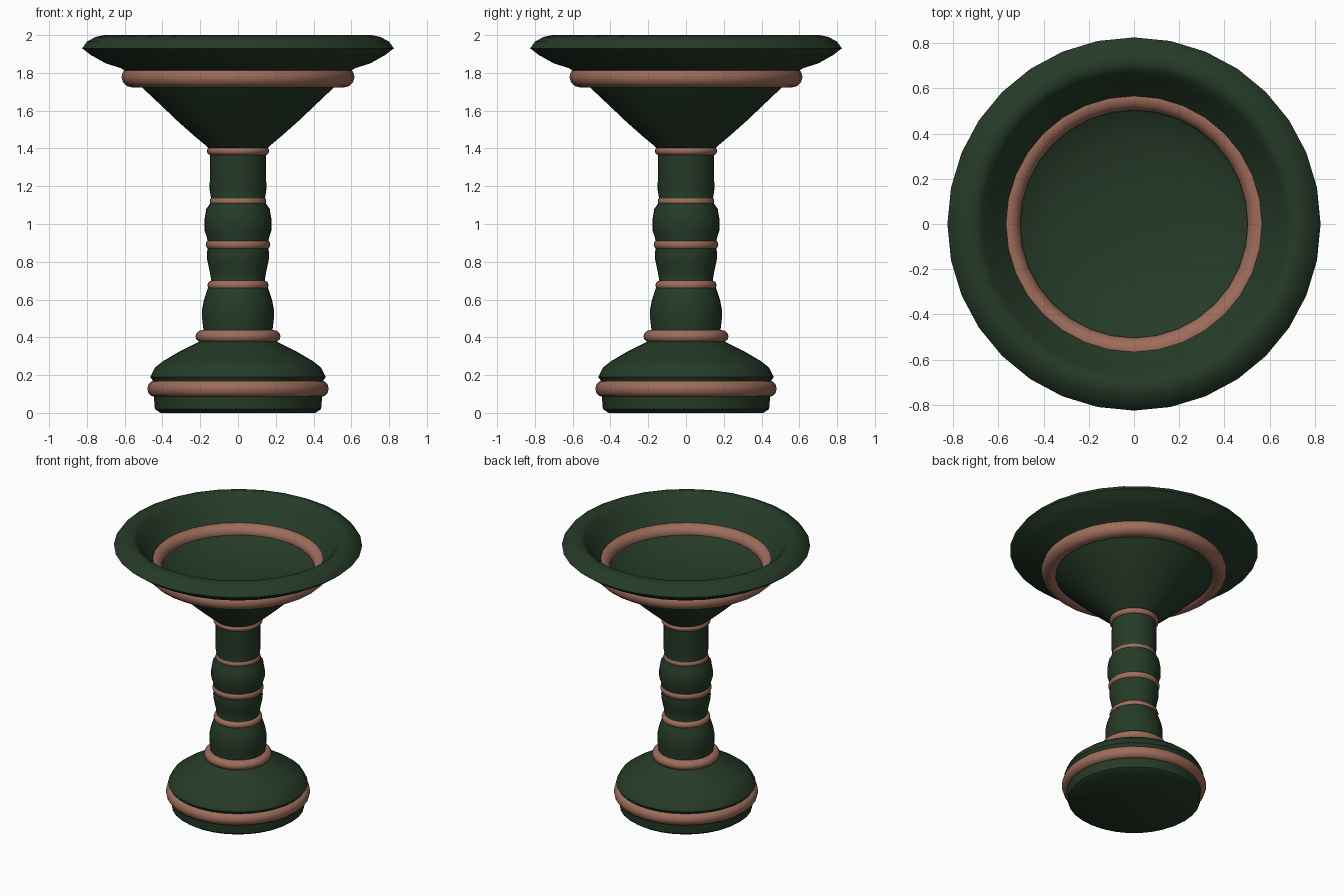
import bpy, bmesh, math

if "Cube" in bpy.data.objects:
    bpy.data.objects.remove(bpy.data.objects["Cube"])

SEG = 32


def material(name, rgb):
    m = bpy.data.materials.new(name)
    m.diffuse_color = (*rgb, 1)
    m.use_nodes = True
    m.node_tree.nodes["Principled BSDF"].inputs["Base Color"].default_value = m.diffuse_color
    return m


GREEN = material("dark green", (0.019, 0.043, 0.021))
COPPER = material("dusty copper", (0.34, 0.152, 0.105))


def lathe(name, profile, mat, closed=False):
    """Spin (radius, z) points around z; radius 0 makes a pole."""
    bm = bmesh.new()
    rings = []
    for r, z in profile:
        if r == 0:
            rings.append([bm.verts.new((0, 0, z))] * SEG)
        else:
            rings.append([bm.verts.new((r * math.cos(2 * math.pi * i / SEG),
                                        r * math.sin(2 * math.pi * i / SEG), z))
                          for i in range(SEG)])
    pairs = list(zip(rings, rings[1:]))
    if closed:
        pairs.append((rings[-1], rings[0]))
    for a, b in pairs:
        for i in range(SEG):
            j = (i + 1) % SEG
            bm.faces.new(dict.fromkeys((a[i], a[j], b[j], b[i])))
    bmesh.ops.recalc_face_normals(bm, faces=bm.faces)
    me = bpy.data.meshes.new(name)
    bm.to_mesh(me)
    bm.free()
    me.materials.append(mat)
    ob = bpy.data.objects.new(name, me)
    bpy.context.collection.objects.link(ob)
    bpy.ops.object.select_all(action='DESELECT')
    ob.select_set(True)
    bpy.context.view_layer.objects.active = ob
    bpy.ops.object.shade_smooth_by_angle(angle=math.radians(50))
    return ob


def band(name, outer, z, half_w, half_h):
    """Rounded ring with an elliptical section."""
    pts = [(outer - half_w + half_w * math.cos(2 * math.pi * k / 12),
            z + half_h * math.sin(2 * math.pi * k / 12)) for k in range(12)]
    lathe(name, pts, COPPER, closed=True)


# Foot
lathe("foot", [(0, 0.005), (0.41, 0.0), (0.44, 0.02), (0.445, 0.08), (0.45, 0.17),
               (0.465, 0.19), (0.44, 0.24), (0.395, 0.275), (0.31, 0.325),
               (0.22, 0.37), (0.18, 0.39), (0, 0.39)], GREEN)

# Turned stem
lathe("stem", [(0, 0.385), (0.18, 0.385), (0.183, 0.44), (0.19, 0.50), (0.19, 0.55),
               (0.18, 0.60), (0.16, 0.66), (0.14, 0.69), (0.15, 0.75), (0.163, 0.81),
               (0.165, 0.84), (0.158, 0.89), (0.165, 0.93), (0.178, 0.97),
               (0.178, 1.02), (0.168, 1.08), (0.14, 1.12), (0.15, 1.18),
               (0.148, 1.37), (0.15, 1.42), (0, 1.42)], GREEN)

# Bowl with a flared rim and a shallow basin
lathe("bowl", [(0, 1.395), (0.15, 1.395), (0.17, 1.415), (0.23, 1.465), (0.32, 1.545),
               (0.42, 1.64), (0.51, 1.725), (0.565, 1.79), (0.62, 1.825), (0.70, 1.85),
               (0.78, 1.895), (0.825, 1.93), (0.80, 1.965), (0.755, 1.99), (0.71, 2.0),
               (0.675, 1.975), (0.63, 1.90), (0.56, 1.825), (0.53, 1.79), (0.50, 1.765),
               (0.38, 1.72), (0.20, 1.685), (0, 1.675)], GREEN)

# Copper bands
band("foot_band", 0.48, 0.128, 0.04, 0.044)
band("stem_base_band", 0.225, 0.405, 0.04, 0.034)
band("stem_band_low", 0.162, 0.675, 0.028, 0.027)
band("stem_band_middle", 0.171, 0.891, 0.028, 0.028)
band("stem_band_high", 0.15, 1.12, 0.025, 0.024)
band("stem_top_band", 0.165, 1.387, 0.025, 0.023)
band("bowl_band", 0.617, 1.778, 0.057, 0.055)
